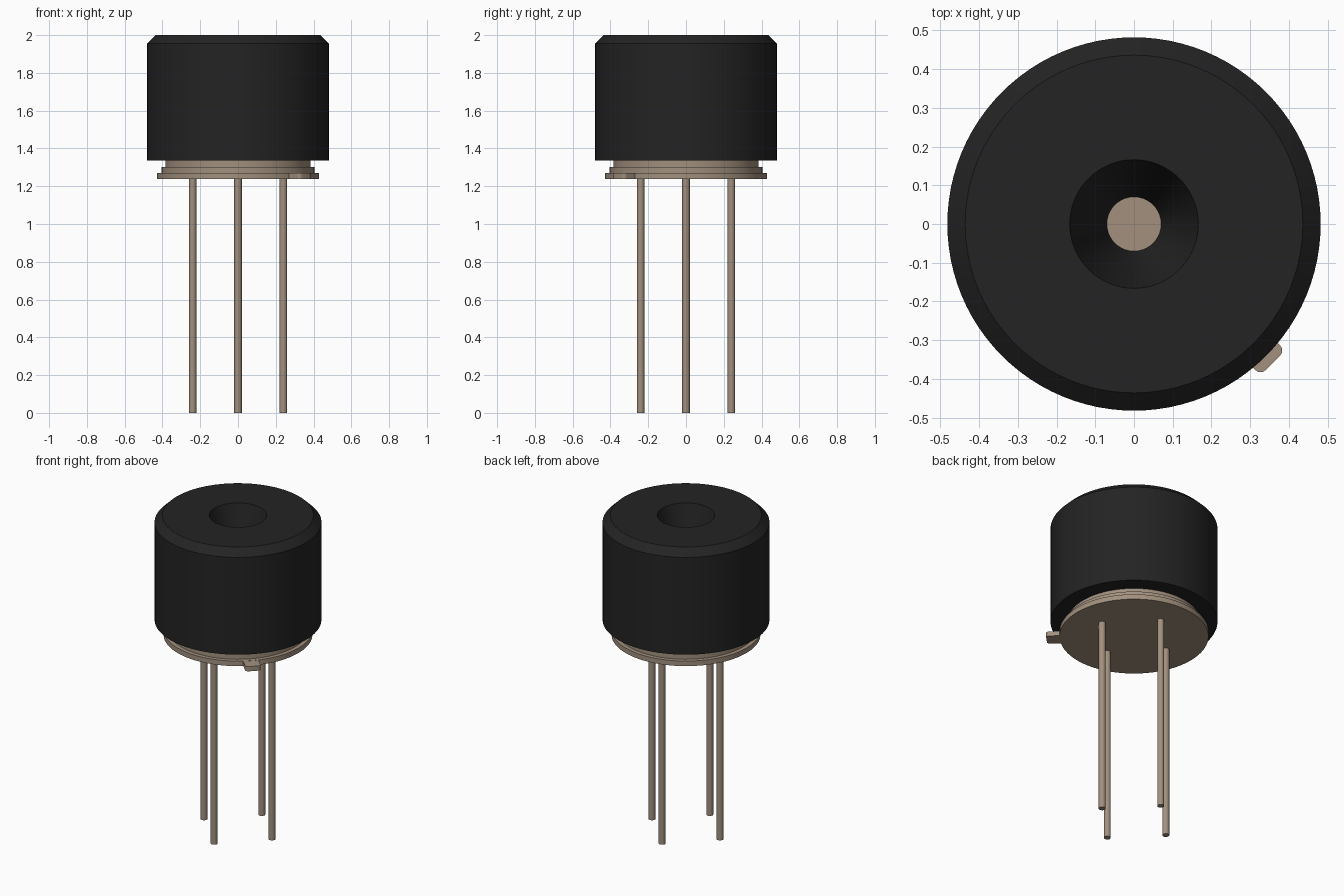
import bpy, bmesh, math
from mathutils import Matrix

if "Cube" in bpy.data.objects:
    bpy.data.objects.remove(bpy.data.objects["Cube"])


def material(name, rgb):
    m = bpy.data.materials.new(name)
    m.use_nodes = True
    m.diffuse_color = (*rgb, 1)
    bsdf = m.node_tree.nodes["Principled BSDF"]
    bsdf.inputs["Base Color"].default_value = (*rgb, 1)
    bsdf.inputs["Roughness"].default_value = 0.6
    return m


black = material("black plastic", (0.017, 0.017, 0.017))
metal = material("tan metal", (0.36, 0.28, 0.208))


def finish(name, bm, mat):
    bmesh.ops.recalc_face_normals(bm, faces=bm.faces)
    me = bpy.data.meshes.new(name)
    bm.to_mesh(me)
    bm.free()
    me.materials.append(mat)
    ob = bpy.data.objects.new(name, me)
    bpy.context.collection.objects.link(ob)
    bpy.ops.object.select_all(action='DESELECT')
    ob.select_set(True)
    bpy.context.view_layer.objects.active = ob
    bpy.ops.object.shade_smooth_by_angle(angle=math.radians(30))
    return ob


def lathe(name, profile, mat, steps=96, closed=False, center=(0, 0)):
    """Revolve an (r, z) profile about a vertical axis."""
    bm = bmesh.new()
    vs = [bm.verts.new((r, 0, z)) for r, z in profile]
    edges = [bm.edges.new(p) for p in zip(vs, vs[1:])]
    if closed:
        edges.append(bm.edges.new((vs[-1], vs[0])))
    bmesh.ops.spin(bm, geom=vs + edges, cent=(0, 0, 0), axis=(0, 0, 1),
                   angle=math.tau, steps=steps, use_merge=True)
    bmesh.ops.remove_doubles(bm, verts=bm.verts, dist=1e-5)
    bmesh.ops.translate(bm, verts=bm.verts, vec=(*center, 0))
    return finish(name, bm, mat)


# Hood: chamfered sleeve with a tapering aperture, hollow around the can
lathe("hood", [(0.482, 1.335), (0.482, 1.955), (0.436, 2.0), (0.166, 2.0),
               (0.07, 1.64), (0.385, 1.64), (0.385, 1.335)], black, closed=True)

# Can: stepped flange rising into a closed cylinder under the aperture
lathe("can", [(0, 1.238), (0.43, 1.238), (0.43, 1.27), (0.405, 1.27),
              (0.405, 1.303), (0.384, 1.303), (0.384, 1.639), (0, 1.639)], metal)

# Four leads on a circle
for i, name in enumerate(("left", "back", "right", "front")):
    a = i * math.pi / 2
    lathe(name + "_lead", [(0, 0), (0.02, 0), (0.02, 1.245), (0, 1.245)], metal,
          steps=24, center=(0.24 * math.cos(a), 0.24 * math.sin(a)))

# Orientation tab with rounded outer corners, pointing front left
bm = bmesh.new()
half, tip, r = 0.045, 0.507, 0.018
outline = [(0.40, -half)]
for sign, start in ((-1, -90), (1, 0)):
    for k in range(5):
        t = math.radians(start + 22.5 * k)
        outline.append((tip - r + r * math.cos(t), sign * (half - r) + r * math.sin(t)))
outline.append((0.40, half))
face = bm.faces.new([bm.verts.new((x, y, 1.239)) for x, y in outline])
top = bmesh.ops.extrude_face_region(bm, geom=[face])["geom"]
bmesh.ops.translate(bm, vec=(0, 0, 0.03),
                    verts=[v for v in top if isinstance(v, bmesh.types.BMVert)])
bmesh.ops.rotate(bm, verts=bm.verts, matrix=Matrix.Rotation(-math.pi / 4, 3, 'Z'))
finish("tab", bm, metal)
